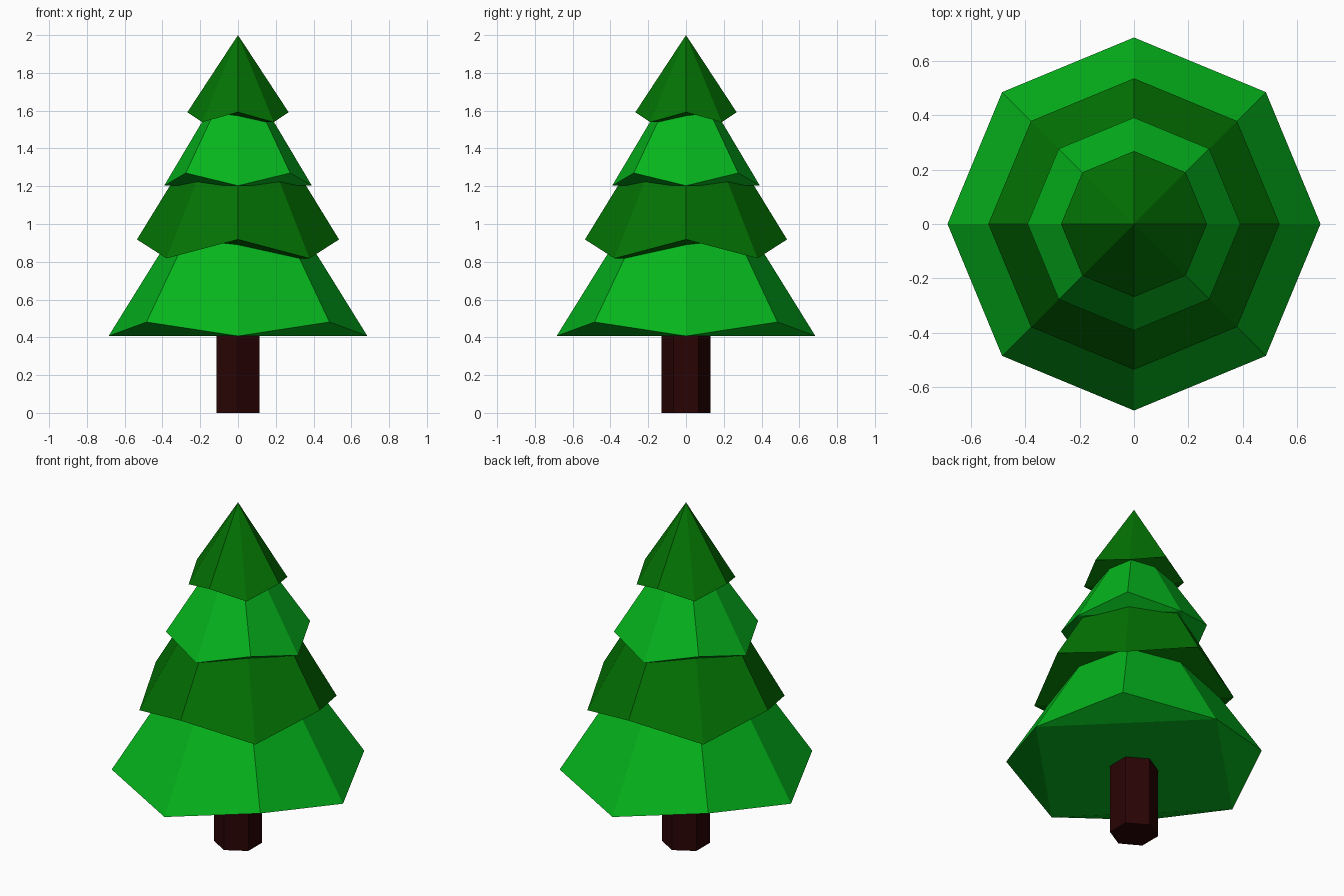
import bpy
import bmesh
import math

cube = bpy.data.objects.get("Cube")
if cube:
    bpy.data.objects.remove(cube, do_unlink=True)


def material(name, colour):
    mat = bpy.data.materials.new(name)
    mat.use_nodes = True
    mat.diffuse_color = (*colour, 1)
    bsdf = mat.node_tree.nodes["Principled BSDF"]
    bsdf.inputs["Base Color"].default_value = (*colour, 1)
    bsdf.inputs["Roughness"].default_value = 0.9
    return mat


def finish(name, bm, mat):
    bmesh.ops.recalc_face_normals(bm, faces=bm.faces)
    mesh = bpy.data.meshes.new(name)
    bm.to_mesh(mesh)
    bm.free()
    mesh.materials.append(mat)
    bpy.context.collection.objects.link(bpy.data.objects.new(name, mesh))


def trunk(name, radius, height, mat):
    bm = bmesh.new()
    bmesh.ops.create_cone(bm, cap_ends=True, segments=6, radius1=radius,
                          radius2=radius, depth=height)
    bmesh.ops.translate(bm, verts=bm.verts, vec=(0, 0, height / 2))
    finish(name, bm, mat)


def foliage(name, radius, axis_z, diagonal_z, tip_z, mat):
    """Eight-sided cone with a zigzag rim and a folded underside."""
    bm = bmesh.new()
    rim = []
    for i in range(8):
        a = i * math.pi / 4
        z = diagonal_z if i % 2 else axis_z
        rim.append(bm.verts.new((radius * math.cos(a), radius * math.sin(a), z)))
    tip = bm.verts.new((0, 0, tip_z))
    for i in range(8):
        bm.faces.new((rim[i], rim[(i + 1) % 8], tip))
    if diagonal_z > axis_z:
        # Flat square underside with a raised flap at each diagonal corner
        bm.faces.new(rim[::2])
        for i in range(1, 8, 2):
            bm.faces.new((rim[i - 1], rim[i], rim[(i + 1) % 8]))
    else:
        # Underside folded as a strip of triangles from corner to corner
        strip = (5, 6, 4, 7, 3, 0, 2, 1)
        for corners in zip(strip, strip[1:], strip[2:]):
            bm.faces.new([rim[c] for c in corners])
    finish(name, bm, mat)


light_green = material("light_green", (0.0015, 0.46, 0.012))
dark_green = material("dark_green", (0.001, 0.175, 0.001))
bark = material("dark_bark", (0.022, 0.001, 0.001))

trunk("trunk", 0.13, 0.45, bark)

# Foliage tiers from bottom to top
foliage("bottom_foliage", 0.685, 0.407, 0.481, 1.51, light_green)
foliage("lower_middle_foliage", 0.535, 0.918, 0.818, 1.79, dark_green)
foliage("upper_middle_foliage", 0.391, 1.203, 1.27, 1.86, light_green)
foliage("top_foliage", 0.268, 1.592, 1.539, 2.0, dark_green)
